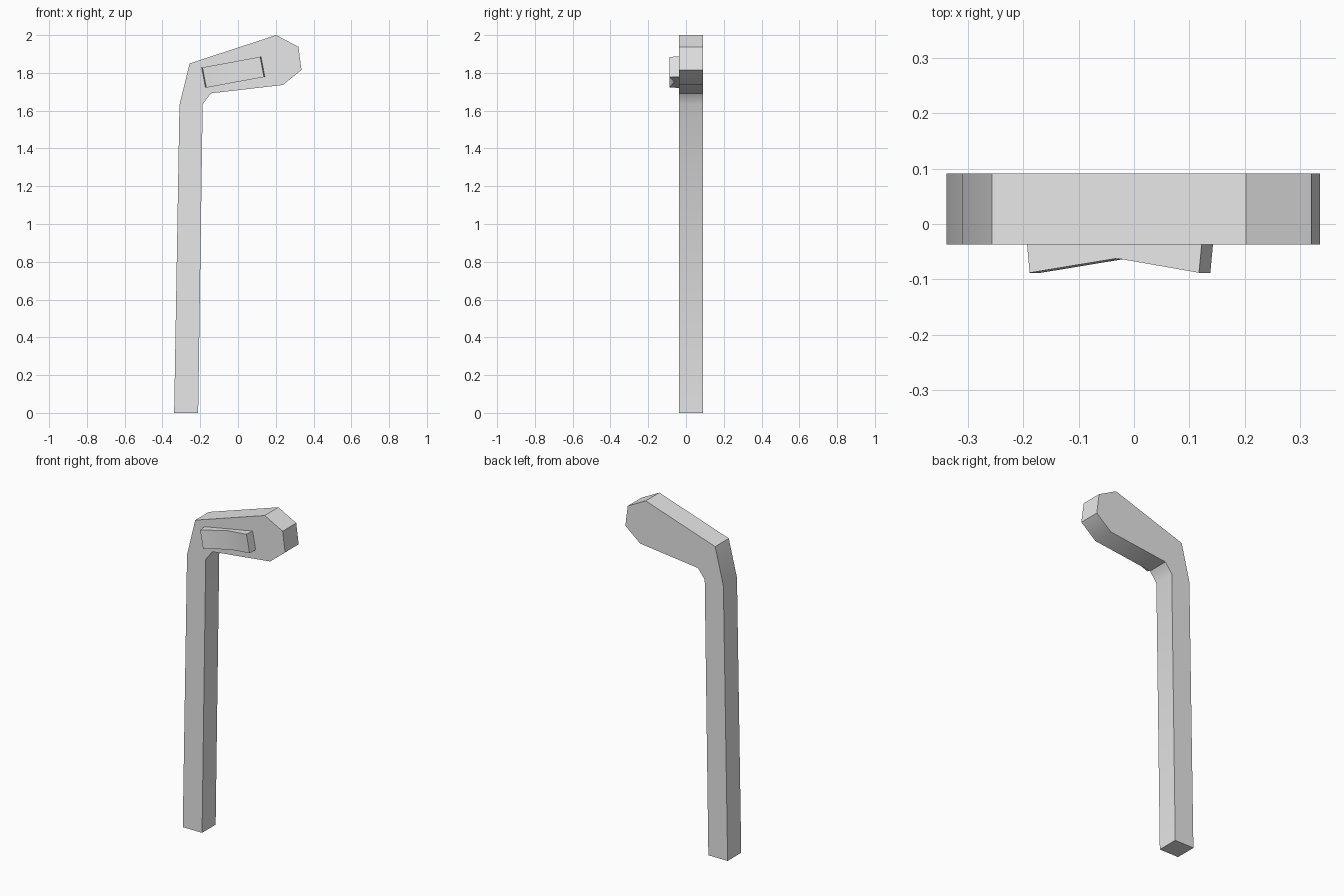
import bpy
import bmesh
import math
from mathutils import Vector

cube = bpy.data.objects.get("Cube")
if cube:
    bpy.data.objects.remove(cube, do_unlink=True)

grey = bpy.data.materials.new("light_grey")
grey.use_nodes = True
colour = (0.8, 0.8, 0.8, 1)
grey.diffuse_color = colour
grey.node_tree.nodes["Principled BSDF"].inputs["Base Color"].default_value = colour


def loft(name, start, end, smooth_angle):
    """Close a solid between two matching outlines."""
    bm = bmesh.new()
    a = [bm.verts.new(p) for p in start]
    b = [bm.verts.new(p) for p in end]
    n = len(a)
    bm.faces.new(a)
    bm.faces.new(b[::-1])
    for i in range(n):
        j = (i + 1) % n
        bm.faces.new((a[i], b[i], b[j], a[j]))
    bmesh.ops.recalc_face_normals(bm, faces=bm.faces)
    mesh = bpy.data.meshes.new(name)
    bm.to_mesh(mesh)
    bm.free()
    mesh.materials.append(grey)
    obj = bpy.data.objects.new(name, mesh)
    bpy.context.collection.objects.link(obj)
    bpy.ops.object.select_all(action="DESELECT")
    obj.select_set(True)
    bpy.context.view_layer.objects.active = obj
    bpy.ops.object.shade_smooth_by_angle(angle=math.radians(smooth_angle))
    return obj


# Shaft, bent neck and head as one extruded outline
FRONT, BACK = -0.037, 0.091
outline = [(-0.338, 0), (-0.211, 0), (-0.187, 1.634), (-0.143, 1.692),
           (0.238, 1.736), (0.336, 1.816), (0.32, 1.938), (0.202, 2.0),
           (-0.256, 1.85), (-0.31, 1.63)]
loft("shaft_and_head",
     [(x, FRONT, z) for x, z in outline],
     [(x, BACK, z) for x, z in outline], 42)

# Raised face plate, tilted with the head and creased inward at mid-length
corner = Vector((-0.193, 0, 1.828))
along = Vector((0.315, 0, 0.058))
down = Vector((0.0205, 0, -0.107))
section = [(0, FRONT), (0.015, -0.088), (0.515, -0.062), (0.985, -0.088), (1, FRONT)]
top_edge = [corner + along * t + Vector((0, y, 0)) for t, y in section]
loft("face_plate", top_edge, [p + down for p in top_edge], 30)
